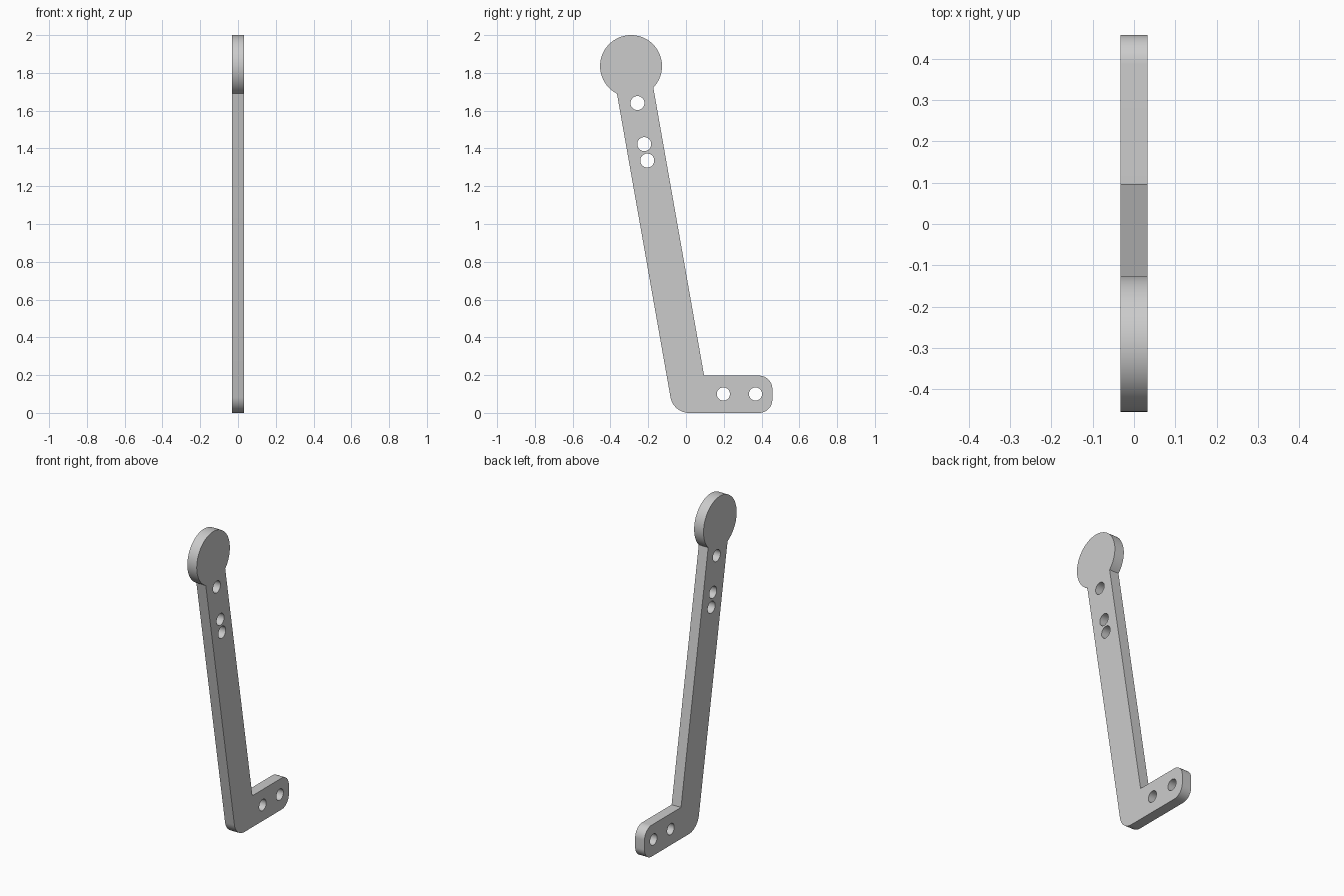
import bpy, bmesh
from math import sin, cos, radians, tan, pi
from mathutils import Vector

cube = bpy.data.objects.get("Cube")
if cube:
    bpy.data.objects.remove(cube, do_unlink=True)

HALF = 0.0325                     # half of the plate thickness
HEAD, HEAD_R = Vector((-0.291, 1.836)), 0.164
LEAN = tan(radians(10))           # arm leans forward
FOOT_TOP, FOOT_END = 0.197, 0.457


def arc(centre, radius, start, end, steps):
    """Points (y, z) along an arc, angles in degrees."""
    angles = [radians(start + (end - start) * i / steps) for i in range(steps + 1)]
    return [Vector((centre[0] + radius * cos(a), centre[1] + radius * sin(a))) for a in angles]


# Outline: round head, leaning arm, rounded heel and foot
outline = arc(HEAD, HEAD_R, -44, 243, 72)
heel_y = outline[-1].x + outline[-1].y * LEAN
heel_r, toe_r = 0.1, 0.07
heel_centre = (heel_y + heel_r * tan(radians(40)), heel_r)
outline += arc(heel_centre, heel_r, 190, 270, 14)
outline += arc((FOOT_END - toe_r, toe_r), toe_r, -90, 0, 14)
outline += arc((FOOT_END - toe_r, FOOT_TOP - toe_r), toe_r, 0, 90, 14)
outline.append(Vector((outline[0].x + (outline[0].y - FOOT_TOP) * LEAN, FOOT_TOP)))

# Bolt holes: three in the arm, two in the foot
holes = [((-0.257, 1.64), 0.037), ((-0.221, 1.423), 0.037), ((-0.205, 1.336), 0.037),
         ((0.198, 0.1), 0.035), ((0.368, 0.1), 0.035)]
loops = [outline] + [arc(c, r, 0, 360, 32)[:-1] for c, r in holes]

# Fill the pierced profile and extrude it to a plate
bm = bmesh.new()
edges = []
for loop in loops:
    verts = [bm.verts.new((-HALF, p.x, p.y)) for p in loop]
    edges += [bm.edges.new((v, verts[i - 1])) for i, v in enumerate(verts)]
bmesh.ops.triangle_fill(bm, edges=edges, use_beauty=True, use_dissolve=False, normal=(1, 0, 0))
grown = bmesh.ops.extrude_face_region(bm, geom=bm.faces[:], use_keep_orig=True)
top = [g for g in grown["geom"] if isinstance(g, bmesh.types.BMVert)]
bmesh.ops.translate(bm, verts=top, vec=(2 * HALF, 0, 0))
bmesh.ops.recalc_face_normals(bm, faces=bm.faces[:])

mesh = bpy.data.meshes.new("bracket_arm")
bm.to_mesh(mesh)
bm.free()
arm = bpy.data.objects.new("bracket_arm", mesh)
bpy.context.collection.objects.link(arm)

# Plain grey
grey = bpy.data.materials.new("light grey")
grey.use_nodes = True
colour = (0.6, 0.6, 0.6, 1)
grey.diffuse_color = colour
grey.node_tree.nodes["Principled BSDF"].inputs["Base Color"].default_value = colour
mesh.materials.append(grey)

bpy.ops.object.select_all(action="DESELECT")
arm.select_set(True)
bpy.context.view_layer.objects.active = arm
bpy.ops.object.shade_smooth_by_angle(angle=radians(30))
